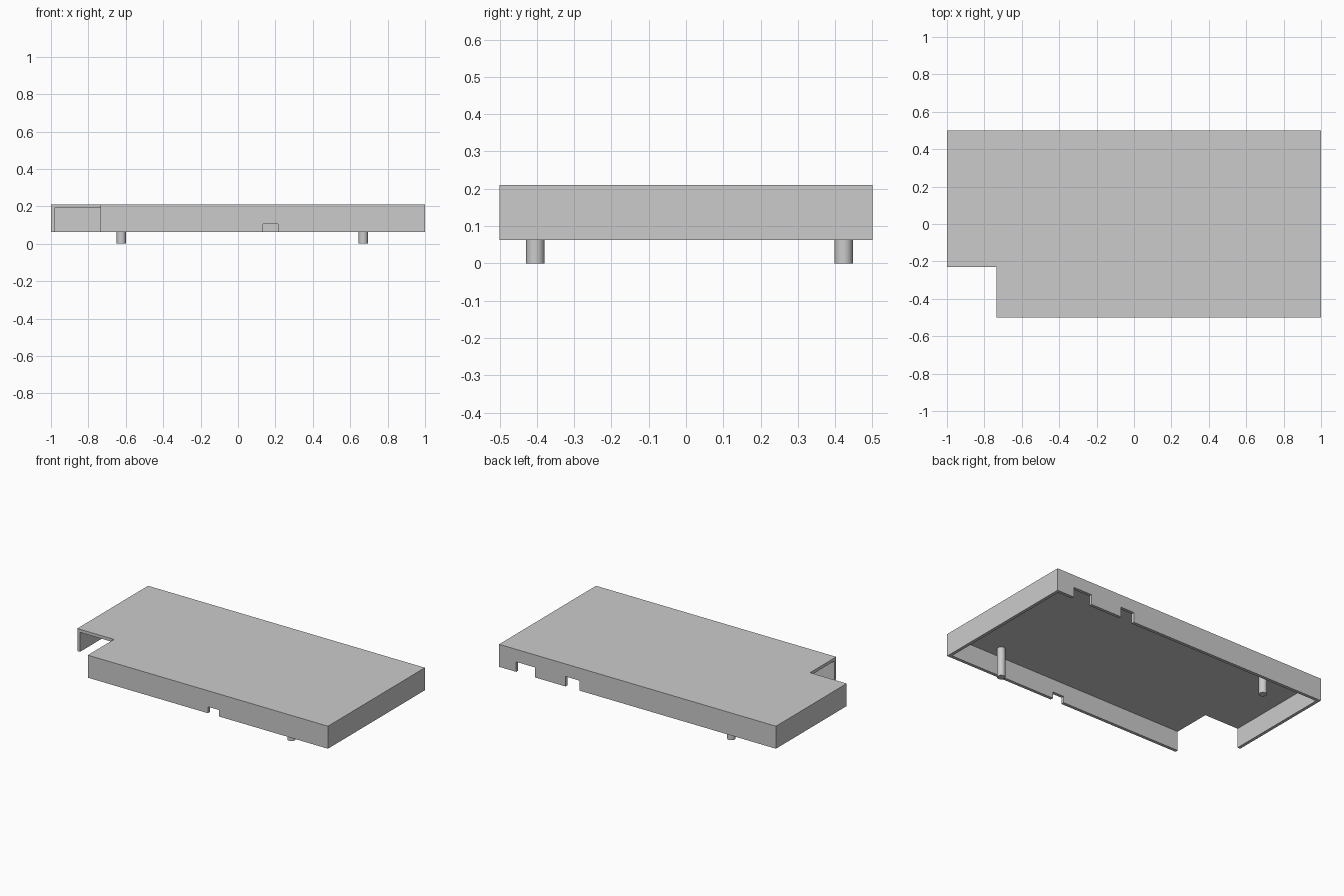
import bpy, bmesh

cube = bpy.data.objects.get("Cube")
if cube:
    bpy.data.objects.remove(cube, do_unlink=True)

BOTTOM, TOP, WALL = 0.063, 0.21, 0.02
HALF_X, HALF_Y = 1.0, 0.5

grey = bpy.data.materials.new("light grey")
grey.use_nodes = True
colour = (0.6, 0.6, 0.6, 1)
grey.diffuse_color = colour
grey.node_tree.nodes["Principled BSDF"].inputs["Base Color"].default_value = colour


def prism(name, outline, z0, z1):
    """Extrude a flat outline from z0 up to z1."""
    bm = bmesh.new()
    base = bm.faces.new([bm.verts.new((x, y, z0)) for x, y in outline])
    grown = bmesh.ops.extrude_face_region(bm, geom=[base], use_keep_orig=True)
    verts = [g for g in grown["geom"] if isinstance(g, bmesh.types.BMVert)]
    bmesh.ops.translate(bm, verts=verts, vec=(0, 0, z1 - z0))
    bmesh.ops.recalc_face_normals(bm, faces=bm.faces)
    mesh = bpy.data.meshes.new(name)
    bm.to_mesh(mesh)
    bm.free()
    mesh.materials.append(grey)
    obj = bpy.data.objects.new(name, mesh)
    bpy.context.collection.objects.link(obj)
    return obj


def box(name, x0, x1, y0, y1, z0, z1):
    return prism(name, [(x0, y0), (x1, y0), (x1, y1), (x0, y1)], z0, z1)


# Cover with one corner cut away
cover = prism("cover_shell", [
    (-0.735, -HALF_Y), (HALF_X, -HALF_Y), (HALF_X, HALF_Y),
    (-HALF_X, HALF_Y), (-HALF_X, -0.23), (-0.735, -0.23)], BOTTOM, TOP)

# Hollow underside, then the cable slots in the front and back walls
cutters = [box("cavity_cutter", WALL - HALF_X, HALF_X - WALL,
               WALL - HALF_Y, HALF_Y - WALL, 0, TOP - WALL)]
for x0, x1, y, height in [(0.133, 0.213, -HALF_Y, 0.042),
                          (0.42, 0.52, HALF_Y, 0.065),
                          (0.742, 0.877, HALF_Y, 0.065)]:
    cutters.append(box("slot_cutter", x0, x1, y - 0.05, y + 0.05, 0, BOTTOM + height))

bpy.context.view_layer.objects.active = cover
for cutter in cutters:
    cutter.hide_render = True
    mod = cover.modifiers.new("cut", "BOOLEAN")
    mod.operation, mod.solver, mod.object = "DIFFERENCE", "EXACT", cutter
    bpy.ops.object.modifier_apply(modifier=mod.name)
    bpy.data.objects.remove(cutter, do_unlink=True)

# Locating pins hanging from the ceiling
for name, x, y in [("front_pin", 0.67, -0.404), ("back_pin", -0.624, 0.423)]:
    length = TOP - WALL + 0.004
    bpy.ops.mesh.primitive_cylinder_add(vertices=32, radius=0.0245, depth=length,
                                        location=(x, y, length / 2))
    pin = bpy.context.object
    pin.name = name
    pin.data.materials.append(grey)
    bpy.ops.object.shade_smooth_by_angle()
